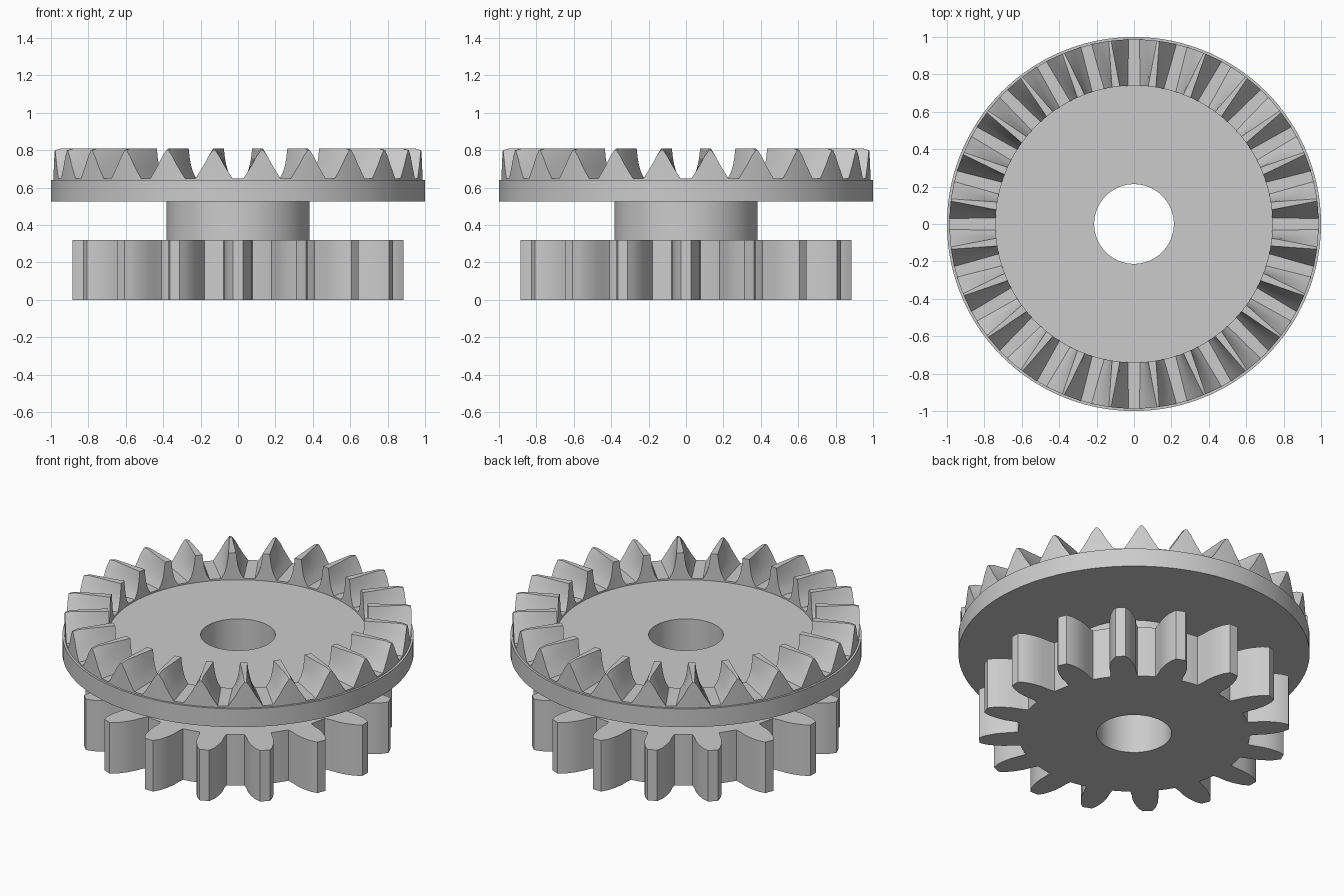
import bpy
from math import sin, cos, tau, radians

cube = bpy.data.objects.get("Cube")
if cube:
    bpy.data.objects.remove(cube, do_unlink=True)

# One plain grey for the whole part
steel = bpy.data.materials.new("grey steel")
steel.use_nodes = True
GREY = (0.6, 0.6, 0.6, 1)
steel.diffuse_color = GREY
steel.node_tree.nodes["Principled BSDF"].inputs["Base Color"].default_value = GREY


def ring_solid(name, stations):
    """Close a ring of cross-sections; each station lists (angle, radius, z)."""
    n, m = len(stations), len(stations[0])
    verts = [(r * cos(a), r * sin(a), z) for st in stations for a, r, z in st]
    faces = []
    for i in range(n):
        j = (i + 1) % n
        for k in range(m):
            l = (k + 1) % m
            faces.append((i * m + k, j * m + k, j * m + l, i * m + l))
    mesh = bpy.data.meshes.new(name)
    mesh.from_pydata(verts, [], faces)
    mesh.materials.append(steel)
    obj = bpy.data.objects.new(name, mesh)
    bpy.context.collection.objects.link(obj)
    bpy.ops.object.select_all(action='DESELECT')
    obj.select_set(True)
    bpy.context.view_layer.objects.active = obj
    bpy.ops.object.shade_smooth_by_angle(angle=radians(28))
    return obj


def mirrored(half):
    """Extend (offset, ...) samples to both sides of a tooth."""
    return [(-p[0],) + p[1:] for p in half] + [p for p in reversed(half)]


BORE = 0.213

# Hub and crown disc, turned around the bore
profile = [(BORE, 0.32), (0.383, 0.32), (0.383, 0.525), (1.0, 0.525),
           (1.0, 0.64), (BORE, 0.64)]
SEGMENTS = 120
ring_solid("hub_and_disc", [[(tau * i / SEGMENTS, r, z) for r, z in profile]
                            for i in range(SEGMENTS)])

# Spur gear: rounded teeth, listed as half width and radius from root to tip
SPUR_TEETH, SPUR_TOP, ROOT = 16, 0.32, 0.66
spur_half = [(0.078, ROOT), (0.074, 0.70), (0.074, 0.75), (0.066, 0.80),
             (0.050, 0.85), (0.028, 0.885)]
pitch = tau / SPUR_TEETH
stations = []
for t in range(SPUR_TEETH):
    outline = [(s / r, r) for s, r in mirrored(spur_half)]
    outline += [(pitch / 2 - 0.04, ROOT), (pitch / 2, ROOT), (pitch / 2 + 0.04, ROOT)]
    for a, r in outline:
        a += t * pitch
        stations.append([(a, BORE, 0), (a, r, 0), (a, r, SPUR_TOP), (a, BORE, SPUR_TOP)])
ring_solid("spur_gear", stations)

# Crown teeth: inner half width, outer half width and height from floor to top
CROWN_TEETH, FLOOR, TOP, FOOT = 24, 0.65, 0.81, 0.62
INNER, OUTER = 0.74, 0.987
crown_half = [(0.064, 0.100, FLOOR), (0.046, 0.079, 0.682), (0.034, 0.055, 0.72),
              (0.026, 0.031, 0.765), (0.021, 0.006, TOP)]
radii = [INNER, 0.82, 0.90, 0.95, OUTER]
pitch = tau / CROWN_TEETH
stations = []
for t in range(CROWN_TEETH):
    centre = (t + 0.5) * pitch
    for side, half in ((-1, crown_half), (1, crown_half[::-1])):
        for s_in, s_out, z in half:
            st = []
            for r in radii:
                f = (r - INNER) / (OUTER - INNER)
                s = s_in + (s_out - s_in) * f
                # the outer end of the crest drops slightly
                height = min(z, 0.80) if r == OUTER else z
                st.append((centre + side * s / r, r, height))
            st.append((st[-1][0], OUTER, FOOT))
            st.append((st[0][0], INNER, FOOT))
            stations.append(st)
    # valley between neighbouring teeth
    a = centre + pitch / 2
    stations.append([(a, r, FLOOR) for r in radii] + [(a, OUTER, FOOT), (a, INNER, FOOT)])
ring_solid("crown_teeth", stations)

# Face orientation outward on every part
import bmesh
for name in ("hub_and_disc", "spur_gear", "crown_teeth"):
    mesh = bpy.data.objects[name].data
    bm = bmesh.new()
    bm.from_mesh(mesh)
    bmesh.ops.recalc_face_normals(bm, faces=bm.faces)
    bm.to_mesh(mesh)
    bm.free()
